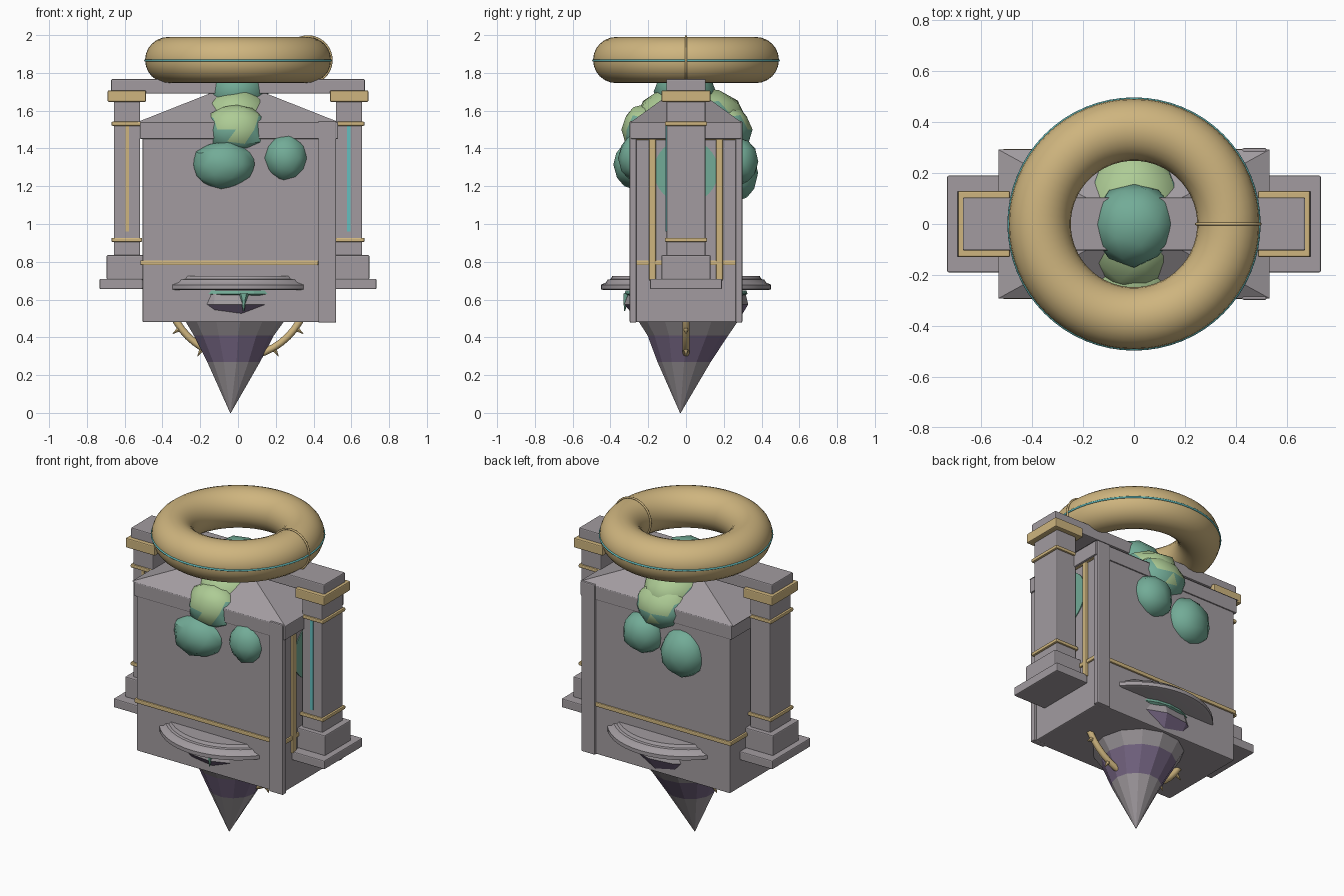
import bpy, bmesh, math, random
from mathutils import Vector, Matrix

random.seed(4)
if "Cube" in bpy.data.objects:
    bpy.data.objects.remove(bpy.data.objects["Cube"], do_unlink=True)


def material(name, rgb):
    m = bpy.data.materials.new(name)
    m.use_nodes = True
    m.diffuse_color = (*rgb, 1)
    m.node_tree.nodes["Principled BSDF"].inputs["Base Color"].default_value = (*rgb, 1)
    return m


STONE = material("grey stone", (0.36, 0.33, 0.35))
GOLD = material("pale gold", (0.62, 0.46, 0.21))
LEAF = material("teal leaf", (0.17, 0.41, 0.31))
LIME = material("light leaf", (0.42, 0.60, 0.30))
PURPLE = material("purple rock", (0.19, 0.14, 0.24))
GLOW = material("turquoise glow", (0.13, 0.52, 0.52))


def finish(name, bm, mats, smooth=False):
    bmesh.ops.recalc_face_normals(bm, faces=bm.faces)
    mesh = bpy.data.meshes.new(name)
    bm.to_mesh(mesh)
    bm.free()
    ob = bpy.data.objects.new(name, mesh)
    bpy.context.collection.objects.link(ob)
    for m in mats:
        mesh.materials.append(m)
    if smooth:
        bpy.ops.object.select_all(action='DESELECT')
        ob.select_set(True)
        bpy.context.view_layer.objects.active = ob
        bpy.ops.object.shade_smooth_by_angle(angle=math.radians(35))
    return ob


def box(name, x, y, z, mat, bevel=0.006):
    """Box given by its x, y and z ranges."""
    bm = bmesh.new()
    bmesh.ops.create_cube(bm, size=1)
    for v in bm.verts:
        v.co = Vector([(a + b) / 2 + c * (b - a) for c, (a, b) in zip(v.co, (x, y, z))])
    ob = finish(name, bm, [mat])
    if bevel:
        mod = ob.modifiers.new("soft_edge", 'BEVEL')
        mod.width, mod.segments = bevel, 2
    return ob


def lathe(name, profile, sides, mats, rule=None, smooth=False):
    """Stack of rings (radius, z, centre x, centre y), capped at both ends."""
    bm = bmesh.new()
    rings = []
    for r, z, cx, cy in profile:
        rings.append([bm.verts.new((cx + r * math.cos(math.tau * i / sides),
                                    cy + r * math.sin(math.tau * i / sides), z))
                      for i in range(sides)])
    for k, (low, high) in enumerate(zip(rings, rings[1:])):
        for i in range(sides):
            j = (i + 1) % sides
            f = bm.faces.new((low[i], low[j], high[j], high[i]))
            f.material_index = rule(k) if rule else 0
    bm.faces.new(rings[0])
    bm.faces.new(rings[-1])
    return finish(name, bm, mats, smooth)


def torus(name, loc, major, minor, mat, rot=(0, 0, 0), segs=(64, 24)):
    bpy.ops.mesh.primitive_torus_add(location=loc, rotation=rot, major_radius=major, minor_radius=minor,
                                     major_segments=segs[0], minor_segments=segs[1])
    ob = bpy.context.object
    ob.name = name
    ob.data.materials.append(mat)
    bpy.ops.object.shade_smooth()
    return ob


def clump(name, loc, size, light=None):
    """Lumpy leaf ball; faces chosen by the light rule get the lighter green."""
    bm = bmesh.new()
    bmesh.ops.create_icosphere(bm, subdivisions=2, radius=1)
    for v in bm.verts:
        v.co = Vector(loc) + Vector([a * s for a, s in zip(v.co, size)]) * random.uniform(0.95, 1.05)
    for f in bm.faces:
        if light and light(f.calc_center_median()):
            f.material_index = 1
    return finish(name, bm, [LEAF, LIME], True)


# Main block, cornice and hipped roof
box("main_block", (-0.505, 0.505), (-0.285, 0.285), (0.48, 1.46), STONE)
box("cornice", (-0.52, 0.53), (-0.292, 0.292), (1.45, 1.54), STONE)
bm = bmesh.new()
bmesh.ops.create_cone(bm, cap_ends=True, segments=4, radius1=math.sqrt(2), radius2=0, depth=1,
                      matrix=Matrix.Rotation(math.pi / 4, 4, 'Z'))
for v in bm.verts:
    v.co = Vector((v.co.x * 0.532, v.co.y * 0.292, 1.645 + v.co.z * 0.21))
finish("hipped_roof", bm, [STONE])

# Corner posts and gold trim
for s, side in ((-1, "front"), (1, "back")):
    def span(a, b):
        return tuple(sorted((s * a, s * b)))
    box(side + "_corner_post", (0.425, 0.52), span(0.262, 0.298), (0.478, 1.545), STONE)
    box(side + "_gold_band", (-0.515, 0.425), span(0.27, 0.295), (0.782, 0.808), GOLD)
    box(side + "_side_gold_strip", (0.49, 0.52), span(0.16, 0.195), (0.70, 1.45), GOLD)
box("left_gold_rail", (0.49, 0.518), (-0.265, 0.265), (1.445, 1.472), GOLD)
box("left_gold_band", (0.49, 0.515), (-0.265, 0.265), (0.782, 0.808), GOLD)
box("right_gold_band", (-0.517, -0.49), (-0.293, 0.293), (0.782, 0.808), GOLD)

# Round leaf panel behind the left pillar
panel = lathe("round_leaf_panel", [(0.17, -0.004, 0, 0), (0.17, 0.004, 0, 0)], 32, [LEAF])
panel.rotation_euler = (0, math.pi / 2, 0)
panel.location = (0.506, 0, 1.28)

# Pillars, mirrored on both sides
for s, side in ((-1, "right"), (1, "left")):
    def part(name, a, b, half, z, mat):
        box(side + "_pillar_" + name, tuple(sorted((s * a, s * b))), (-half, half), z, mat)
    part("foot", 0.505, 0.733, 0.19, (0.655, 0.71), STONE)
    part("base", 0.50, 0.695, 0.13, (0.705, 0.835), STONE)
    part("shaft", 0.518, 0.657, 0.102, (0.82, 1.70), STONE)
    part("lower_band", 0.507, 0.67, 0.112, (0.905, 0.927), GOLD)
    part("upper_band", 0.507, 0.67, 0.112, (1.52, 1.542), GOLD)
    part("capital", 0.487, 0.69, 0.13, (1.647, 1.707), GOLD)
    box(side + "_pillar_inlay", (s * 0.586 - 0.01, s * 0.586 + 0.01), (-0.108, -0.10), (0.96, 1.52),
        GLOW if s > 0 else GOLD, 0)
box("lintel", (-0.672, 0.672), (-0.104, 0.104), (1.69, 1.767), STONE)

# Stepped round ledge passing through the block
lathe("stepped_ledge", [(0.435, 0.65, 0, 0), (0.45, 0.655, 0, 0), (0.45, 0.678, 0, 0), (0.425, 0.69, 0, 0),
                        (0.415, 0.705, 0, 0), (0.40, 0.708, 0, 0), (0.39, 0.725, 0, 0)],
      48, [STONE], smooth=True)

# Hanging rock with purple strata
lathe("hanging_rock", [(0.002, 0, -0.04, -0.03), (0.142, 0.27, -0.025, -0.01), (0.215, 0.41, -0.025, 0.01),
                       (0.275, 0.50, -0.02, 0.012), (0.332, 0.575, -0.01, 0.0), (0.315, 0.64, -0.01, 0.0)],
      13, [STONE, PURPLE], lambda k: k % 2)
lathe("moss_cap", [(0.31, 0.622, 0, 0), (0.326, 0.63, 0, 0), (0.32, 0.648, 0, 0)], 24, [LEAF])
lathe("moss_drip", [(0.003, 0.54, 0.03, -0.325), (0.016, 0.60, 0.03, -0.318), (0.03, 0.632, 0.03, -0.305)],
      6, [LEAF])

# Spiked gold ring around the rock
ring_z, ring_r = 0.67, 0.375
torus("rock_ring", (0, 0, ring_z), ring_r, 0.019, GOLD, (math.pi / 2, 0, 0), (48, 10))
for n, deg in enumerate((-36, -60, -120, -144)):
    a = math.radians(deg)
    way = Vector((math.cos(a), 0, math.sin(a)))
    spike = lathe("ring_spike_%d" % n, [(0.018, 0, 0, 0), (0.001, 0.055, 0, 0)], 6, [GOLD])
    spike.location = Vector((0, 0, ring_z)) + way * ring_r
    spike.rotation_euler = way.to_track_quat('Z', 'Y').to_euler()

# Leaf clumps spilling over the roof
clump("crown_clump", (0, 0, 1.70), (0.165, 0.165, 0.14))
clump("middle_clump", (0, 0.02, 1.56), (0.21, 0.30, 0.17),
      lambda c: abs(c.x) < 0.13 and c.z > 1.47 or c.z > 1.64)
clump("front_saddle", (-0.01, -0.22, 1.50), (0.17, 0.12, 0.14),
      lambda c: abs(c.x) < (c.z - 1.42) * 0.8)
clump("back_saddle", (0, 0.22, 1.50), (0.17, 0.13, 0.14),
      lambda c: abs(c.x) < (c.z - 1.42) * 0.8)
clump("front_big_clump", (-0.08, -0.265, 1.315), (0.17, 0.12, 0.13))
clump("front_small_clump", (0.255, -0.25, 1.35), (0.12, 0.11, 0.125))
clump("back_left_clump", (0.10, 0.27, 1.33), (0.13, 0.115, 0.13))
clump("back_right_clump", (-0.17, 0.265, 1.27), (0.145, 0.115, 0.15))

# Floating halo with glowing rim and seam
torus("halo", (0, 0, 1.868), 0.37, 0.122, GOLD)
torus("halo_glow_rim", (0, 0, 1.866), 0.491, 0.006, GLOW, segs=(64, 8))
torus("halo_seam", (0.37, 0, 1.868), 0.125, 0.006, GOLD, (math.pi / 2, 0, 0), (40, 8))
